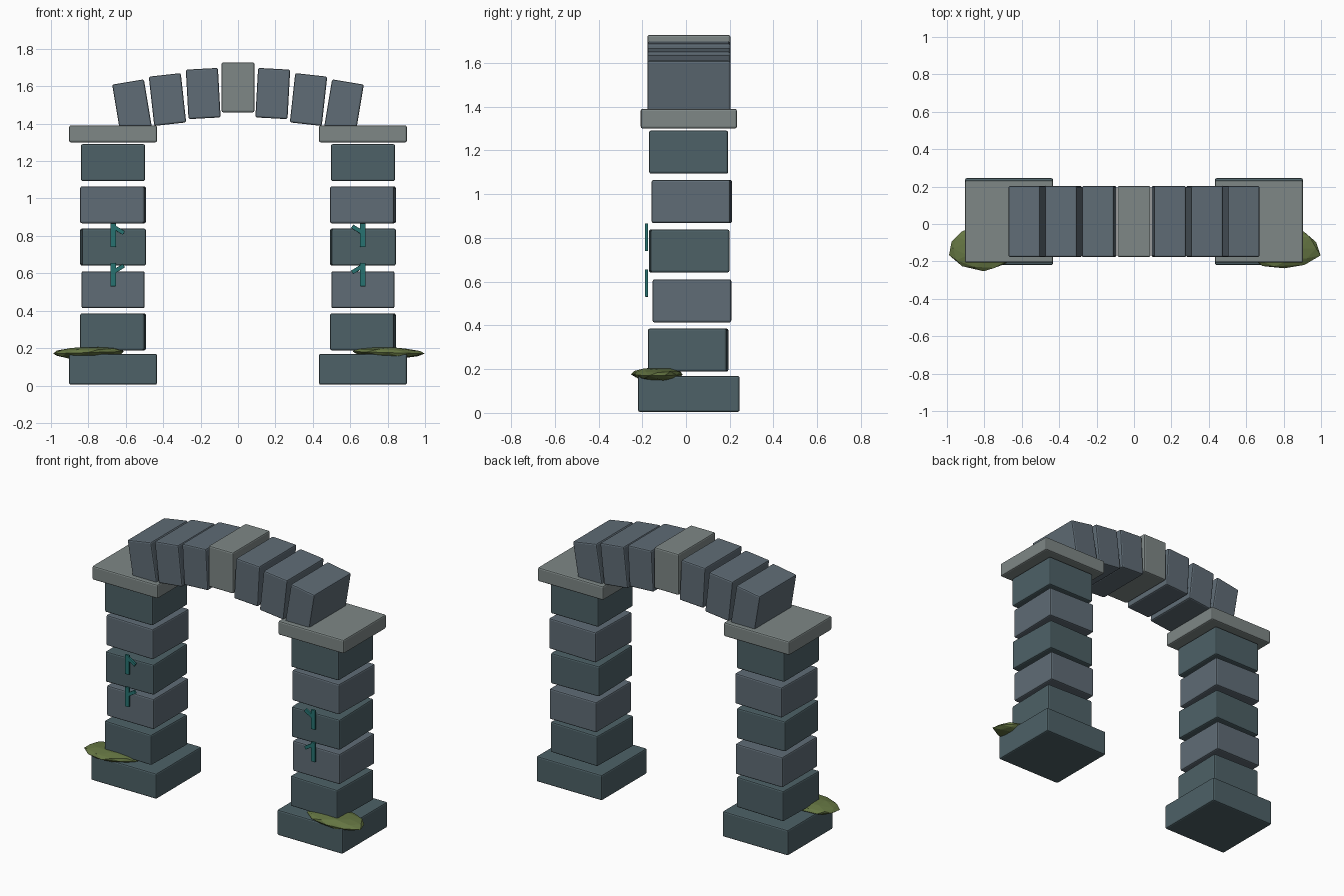
import bpy, math, random
from mathutils import Matrix

if "Cube" in bpy.data.objects:
    bpy.data.objects.remove(bpy.data.objects["Cube"])

random.seed(4)


def material(name, rgb):
    m = bpy.data.materials.new(name)
    m.diffuse_color = (*rgb, 1)
    m.use_nodes = True
    m.node_tree.nodes["Principled BSDF"].inputs["Base Color"].default_value = m.diffuse_color
    return m


DARK = material("dark_stone", (0.075, 0.12, 0.135))
MID = material("mid_stone", (0.115, 0.15, 0.18))
PALE = material("pale_stone", (0.21, 0.245, 0.24))
MOSS = material("moss_green", (0.13, 0.18, 0.055))
RUNE = material("rune_teal", (0.02, 0.17, 0.165))


def block(name, loc, size, mat, rot=(0, 0, 0), bevel=0.009):
    bpy.ops.mesh.primitive_cube_add(size=1, location=loc, rotation=rot)
    ob = bpy.context.object
    ob.name = name
    ob.data.transform(Matrix.Diagonal((*size, 1)))
    ob.data.materials.append(mat)
    if bevel:
        mod = ob.modifiers.new("worn_edges", 'BEVEL')
        mod.width = bevel
        mod.segments = 2
    return ob


# Pillar courses: centre y, centre z, width, depth, twist
COURSES = [
    (0.010, 0.287, 0.343, 0.360, -0.026),
    (0.027, 0.512, 0.338, 0.360, 0.0),
    (0.014, 0.740, 0.343, 0.360, 0.026),
    (0.027, 0.966, 0.343, 0.360, -0.026),
    (0.012, 1.192, 0.343, 0.362, 0.0),
]

for side, s in (("left", -1), ("right", 1)):
    x = 0.668 * s
    block(f"{side}_base", (x, 0.013, 0.087), (0.47, 0.464, 0.165), DARK)
    for i, (y, z, w, d, twist) in enumerate(COURSES):
        block(f"{side}_pillar_block_{i + 1}", (x, y, z), (w, d, 0.197),
              MID if i % 2 else DARK, (0, 0, twist))
    block(f"{side}_capital", (x, 0.013, 1.345), (0.47, 0.44, 0.09), PALE)

    # Carved marks on the front: upright bar with a slanted branch
    for i, (z, tilt, dz) in enumerate(((0.593, -0.55, 0.03), (0.803, 0.55, 0.03))):
        block(f"{side}_rune_bar_{i + 1}", (x, -0.18, z),
              (0.03, 0.014, 0.125), RUNE, bevel=0.002)
        block(f"{side}_rune_branch_{i + 1}", (x - 0.028 * s, -0.18, z + dz),
              (0.07, 0.014, 0.022), RUNE, (0, tilt, 0), bevel=0.002)

    # Moss clump on the outer front corner of the base
    bpy.ops.mesh.primitive_ico_sphere_add(subdivisions=2, radius=1,
                                          location=(0.803 * s, -0.13, 0.176))
    moss = bpy.context.object
    moss.name = f"{side}_moss"
    for v in moss.data.vertices:
        k = random.uniform(0.88, 1.04)
        v.co.x *= 0.2 * k
        v.co.y *= 0.12 * k
        v.co.z = v.co.z * 0.032 * k - 0.03 * (v.co.x * s)
    moss.data.materials.append(MOSS)

    # Arch stones leaning outward from the keystone
    for i, (ax, az) in enumerate(((0.186, 1.561), (0.377, 1.529), (0.566, 1.492))):
        block(f"{side}_arch_stone_{i + 1}", (ax * s, 0.013, az),
              (0.172, 0.38, 0.265), MID, (0, 0.055 * (i + 1) * s, 0))

# Keystone
block("keystone", (0, 0.013, 1.594), (0.176, 0.38, 0.267), PALE)
